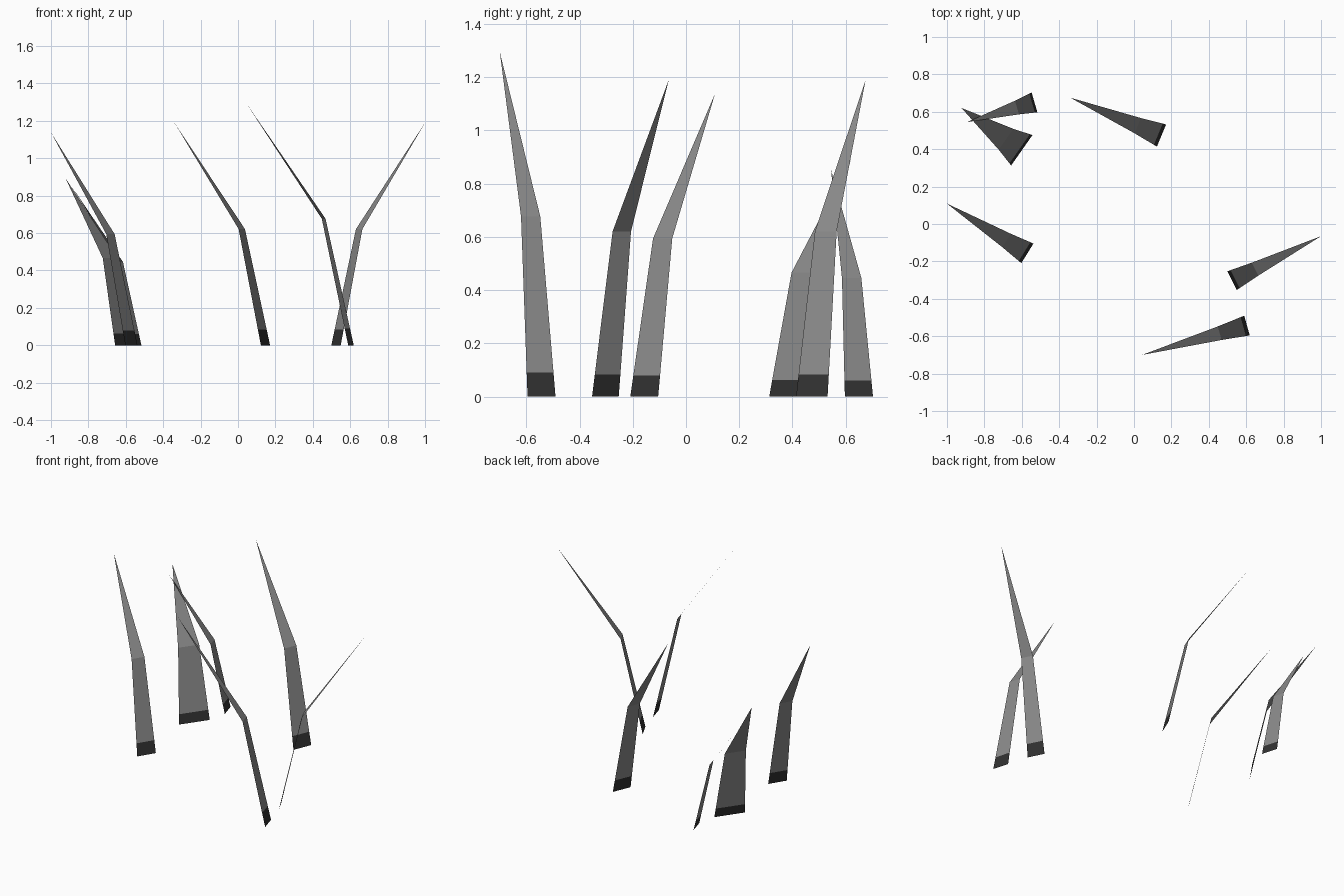
import bpy
import bmesh
from mathutils import Vector

cube = bpy.data.objects.get("Cube")
if cube:
    bpy.data.objects.remove(cube, do_unlink=True)


def make_material(name, value):
    mat = bpy.data.materials.new(name)
    mat.use_nodes = True
    colour = (value, value, value, 1)
    mat.diffuse_color = colour
    mat.node_tree.nodes["Principled BSDF"].inputs["Base Color"].default_value = colour
    return mat


blade_grey = make_material("blade grey", 0.25)
base_charcoal = make_material("base charcoal", 0.03)

# Shared blade profile: height, lean and width, each as a share of the whole
PROFILE = [(0, 0, 1), (0.07, 0.035, 0.96), (0.522, 0.26, 0.69)]


def make_blade(name, base, tip, height, width):
    """Flat bent blade: dark foot, straight lower part, pointed upper part."""
    base, tip = Vector((*base, 0)), Vector((*tip, 0))
    lean = tip - base
    side = Vector((-lean.y, lean.x, 0)).normalized() * width / 2
    bm = bmesh.new()
    rows = []
    for up, along, wide in PROFILE:
        centre = base + lean * along + Vector((0, 0, height * up))
        rows.append([bm.verts.new(centre + side * s * wide) for s in (1, -1)])
    for i, (low, high) in enumerate(zip(rows, rows[1:])):
        face = bm.faces.new((low[0], low[1], high[1], high[0]))
        face.material_index = 1 if i == 0 else 0
    point = bm.verts.new(tip + Vector((0, 0, height)))
    bm.faces.new((rows[-1][0], rows[-1][1], point))
    # Turn the faces upward
    bm.normal_update()
    for face in bm.faces:
        if face.normal.z < 0:
            face.normal_flip()
    mesh = bpy.data.meshes.new(name)
    bm.to_mesh(mesh)
    bm.free()
    mesh.materials.append(blade_grey)
    mesh.materials.append(base_charcoal)
    obj = bpy.data.objects.new(name, mesh)
    bpy.context.collection.objects.link(obj)


# Six scattered blades: base, tip, height, width
make_blade("left_blade", (0.524, -0.303), (1.0, -0.065), 1.19, 0.112)
make_blade("front_blade", (0.604, -0.543), (0.043, -0.70), 1.296, 0.109)
make_blade("back_blade", (0.147, 0.473), (-0.34, 0.675), 1.19, 0.128)
make_blade("right_blade", (-0.57, -0.157), (-1.0, 0.109), 1.138, 0.123)
make_blade("broad_blade", (-0.6, 0.394), (-0.922, 0.62), 0.893, 0.198)
make_blade("short_blade", (-0.532, 0.65), (-0.892, 0.545), 0.853, 0.11)
